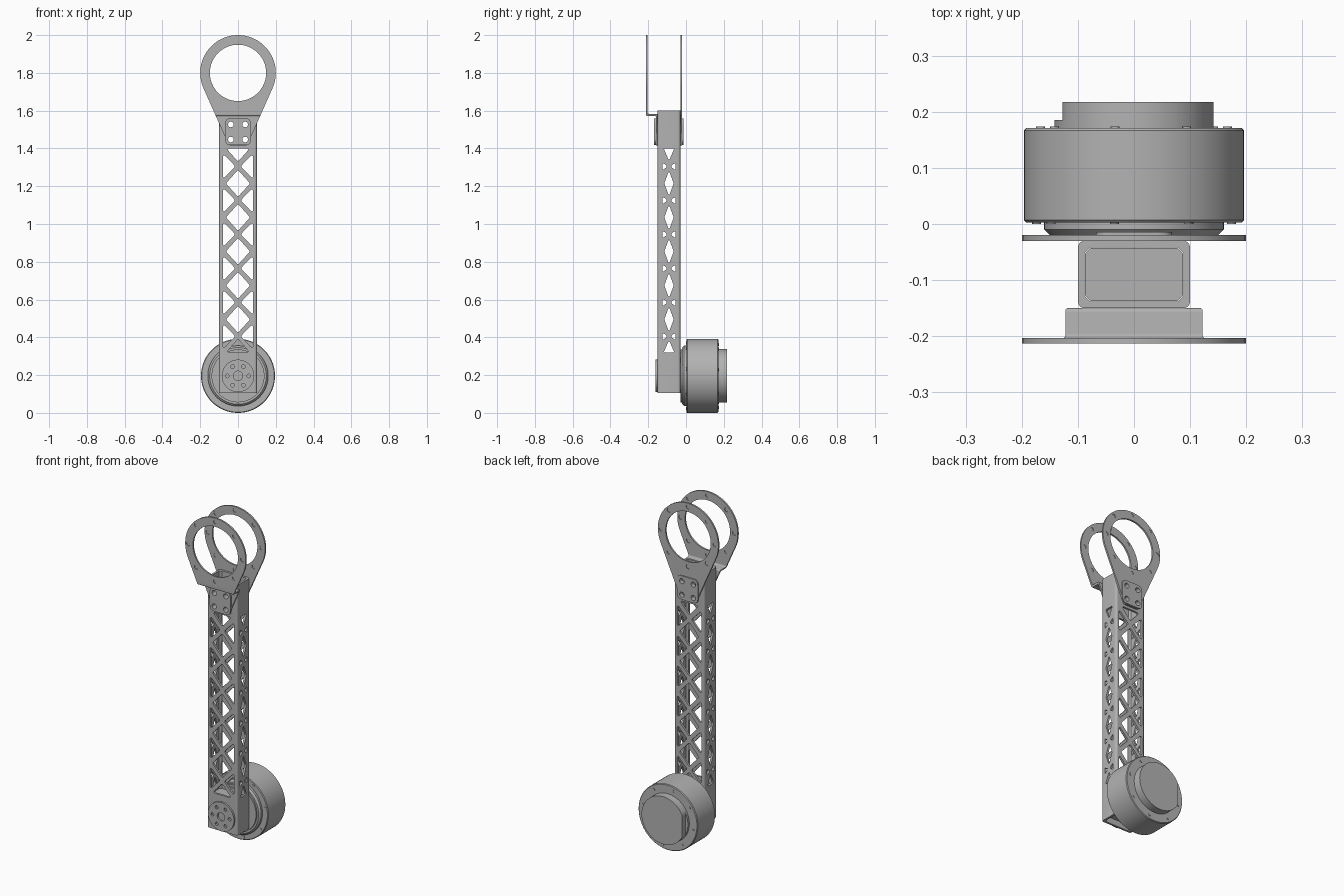
import bpy, bmesh
from math import sin, cos, tan, pi, radians
from mathutils import Vector

if "Cube" in bpy.data.objects:
    bpy.data.objects.remove(bpy.data.objects["Cube"])

metal = bpy.data.materials.new("grey_metal")
metal.use_nodes = True
GREY = (0.45, 0.45, 0.45, 1)
metal.diffuse_color = GREY
metal.node_tree.nodes["Principled BSDF"].inputs["Base Color"].default_value = GREY

MOTOR_Z, RING_Z, RING_R = 0.196, 1.8, 0.2
TAPER = radians(24)                     # slope of the bracket edges


def finish(name, bm):
    """Turn a bmesh into a cleanly shaded object."""
    bmesh.ops.remove_doubles(bm, verts=bm.verts, dist=1e-5)
    bmesh.ops.recalc_face_normals(bm, faces=bm.faces)
    mesh = bpy.data.meshes.new(name)
    bm.to_mesh(mesh)
    bm.free()
    mesh.materials.clear()
    mesh.materials.append(metal)
    mesh.shade_smooth()
    mesh.set_sharp_from_angle(angle=radians(30))
    ob = bpy.data.objects.new(name, mesh)
    bpy.context.collection.objects.link(ob)
    return ob


def plate(name, outlines, axis, lo, hi, reshape=None):
    """Flat outlines (inner ones are holes) extruded along an axis from lo to hi."""
    curve = bpy.data.curves.new(name, 'CURVE')
    curve.dimensions, curve.fill_mode = '2D', 'BOTH'
    curve.extrude = (hi - lo) / 2
    for pts in outlines:
        s = curve.splines.new('POLY')
        s.points.add(len(pts) - 1)
        s.use_cyclic_u = True
        for p, (u, v) in zip(s.points, pts):
            p.co = (u, v, 0, 1)
    temp = bpy.data.objects.new("temp", curve)
    bpy.context.collection.objects.link(temp)
    deps = bpy.context.evaluated_depsgraph_get()
    mesh = bpy.data.meshes.new_from_object(temp.evaluated_get(deps))
    bpy.data.objects.remove(temp)
    bm = bmesh.new()
    bm.from_mesh(mesh)
    bpy.data.meshes.remove(mesh)
    for vert in bm.verts:
        u, v, w = vert.co
        w += (lo + hi) / 2
        vert.co = {'x': (w, u, v), 'y': (u, w, v), 'z': (u, v, w)}[axis]
        if reshape:
            reshape(vert)
    return finish(name, bm)


def rounded(pts, r, steps=4):
    """Polygon with filleted corners."""
    out, n = [], len(pts)
    for i in range(n):
        p, a, b = Vector(pts[i]), Vector(pts[i - 1]), Vector(pts[(i + 1) % n])
        da, db = (a - p), (b - p)
        t = min(r / tan(da.angle(db) / 2), da.length * 0.45, db.length * 0.45)
        s, e = p + da.normalized() * t, p + db.normalized() * t
        for k in range(steps + 1):
            f = k / steps
            out.append(tuple(s * (1 - f) ** 2 + p * 2 * f * (1 - f) + e * f * f))
    return out


def rect(cx, cy, hx, hy):
    return [(cx - hx, cy - hy), (cx + hx, cy - hy), (cx + hx, cy + hy), (cx - hx, cy + hy)]


def circle(cx, cy, r, n=20):
    return [(cx + r * cos(2 * pi * i / n), cy + r * sin(2 * pi * i / n)) for i in range(n)]


def around(cz, r, count, start=0):
    return [(r * cos(start + 2 * pi * i / count), cz + r * sin(start + 2 * pi * i / count))
            for i in range(count)]


def lathe(name, profile, cz, segs=72):
    """Spin (radius, y) points about the y direction at height cz."""
    bm = bmesh.new()
    vs = [bm.verts.new((r, y, cz)) for r, y in profile]
    edges = [bm.edges.new(pair) for pair in zip(vs, vs[1:])]
    bmesh.ops.spin(bm, geom=vs + edges, cent=(0, 0, cz), axis=(0, 1, 0),
                   angle=2 * pi, steps=segs, use_merge=True)
    return finish(name, bm)


def cut(target, cutter):
    mod = target.modifiers.new("cut", 'BOOLEAN')
    mod.object, mod.operation, mod.solver = cutter, 'DIFFERENCE', 'EXACT'
    deps = bpy.context.evaluated_depsgraph_get()
    mesh = bpy.data.meshes.new_from_object(target.evaluated_get(deps))
    target.modifiers.clear()
    target.data = mesh
    mesh.set_sharp_from_angle(angle=radians(30))
    bpy.data.objects.remove(cutter)


# Lattice windows: diamonds between crossings, small side windows at each crossing
PITCH, FIRST, TOP, BOTTOM = 0.18, 0.405, 1.4, 0.32


def lattice(c, half, dia_w, dia_h, inner, side_h, tip_h, end_w, r):
    shapes = []
    for i in range(6):
        z = FIRST + PITCH * i
        for s in (-1, 1):
            shapes.append(rounded([(c + s * inner, z - 0.004), (c + s * half, z - side_h),
                                   (c + s * half, z + side_h), (c + s * inner, z + 0.004)], r))
        if i < 5:
            m = z + PITCH / 2
            shapes.append(rounded([(c - dia_w, m), (c, m - dia_h),
                                   (c + dia_w, m), (c, m + dia_h)], r))
    for z, d in ((TOP, -1), (BOTTOM, 1)):
        shapes.append(rounded([(c - end_w, z), (c + end_w, z), (c, z + d * tip_h)], r))
    return shapes


# Square tube arm with lattice windows and bolt holes
YC = -0.09
arm = plate("arm_tube", [rounded(rect(0, YC, 0.1, 0.06), 0.014, 5),
                         rounded(rect(0, YC, 0.088, 0.048), 0.01, 1)], 'z', 0.105, 1.6)
bolt_holes = [circle(x, z, 0.015) for x in (-0.038, 0.038) for z in (1.447, 1.527)]
front_windows = lattice(0, 0.08, 0.064, 0.071, 0.018, 0.068, 0.07, 0.062, 0.009)
side_windows = lattice(YC, 0.034, 0.025, 0.067, 0.012, 0.02, 0.065, 0.028, 0.005)
cut(arm, plate("window_cutter", front_windows + bolt_holes, 'y', -0.3, 0.1))
cut(arm, plate("side_cutter", side_windows, 'x', -0.3, 0.3))

# Block inside the foot of the arm
plate("arm_insert", [rounded(rect(0, YC, 0.087, 0.047), 0.01, 1)], 'z', 0.14, 0.3)

# Round cover on the front of the foot
cover_holes = [circle(x, z, 0.01, 12) for x, z in around(MOTOR_Z, 0.057, 6)]
plate("foot_cover", [circle(0, MOTOR_Z, 0.086, 48), circle(0, MOTOR_Z, 0.025, 24)]
      + cover_holes, 'y', -0.161, -0.15)


# Ring brackets
def half_width(z):
    return RING_R * cos(TAPER) + (z - RING_Z + RING_R * sin(TAPER)) * tan(TAPER)


def tab(z_top):
    """Tapered lower tongue, rounded at its bottom corners."""
    low = 1.415
    w, h = half_width(z_top), half_width(low)
    pts = rounded([(-w, z_top), (-h, low), (h, low), (w, z_top)], 0.015)
    return [(-w, z_top)] + pts[5:15] + [(w, z_top)]


def ring_head(base):
    arc = [-TAPER + (pi + 2 * TAPER) * i / 48 for i in range(49)]
    rim = [(RING_R * cos(a), RING_Z + RING_R * sin(a)) for a in arc]
    return rim + base


ring_points = around(RING_Z, 0.178, 8)
ring_holes = [circle(0, RING_Z, 0.149, 64)] + [circle(x, z, 0.013, 16) for x, z in ring_points]
pad = rounded(rect(0, 1.488, 0.068, 0.071), 0.028)

plate("back_ring_bracket", [ring_head(tab(1.6)[1:-1])] + ring_holes + bolt_holes,
      'y', -0.03, -0.02)
plate("back_pad", [pad] + bolt_holes, 'y', -0.02, -0.014)

SPLIT_HI, SPLIT_LO = 1.6, 1.565
w = half_width(SPLIT_HI)
plate("front_ring_bracket", [ring_head([(-w, SPLIT_HI), (w, SPLIT_HI)])] + ring_holes,
      'y', -0.213, -0.203)
plate("front_bracket_tab", [tab(SPLIT_LO)] + bolt_holes, 'y', -0.16, -0.15)
plate("front_pad", [pad] + bolt_holes, 'y', -0.17, -0.16)


# Stepped fold joining the front ring to its tab
def follow_taper(vert):
    vert.co.x = half_width(vert.co.z) * (1 if vert.co.x > 0 else -1)


fold = [(-0.213, SPLIT_HI), (-0.213, 1.572), (-0.16, 1.572), (-0.16, SPLIT_LO),
        (-0.15, SPLIT_LO), (-0.15, 1.583), (-0.203, 1.583), (-0.203, SPLIT_HI)]
soft = rounded(fold, 0.008)
path = [fold[0]] + soft[5:15] + fold[3:5] + soft[25:35] + [fold[7]]
plate("front_bracket_fold", [path], 'x', -0.1, 0.1, follow_taper)

# Screws sunk in both rings
for side, y in (("front", -0.208), ("back", -0.025)):
    plate(side + "_ring_screws", [circle(x, z, 0.013, 16) for x, z in ring_points],
          'y', y - 0.002, y + 0.002)

# Motor housing with its front flange
lathe("motor_housing", [(0, -0.03), (0.14, -0.03), (0.14, -0.02), (0.15, -0.02), (0.16, -0.01),
                        (0.16, 0.003), (0.192, 0.003), (0.196, 0.007), (0.196, 0.167),
                        (0.192, 0.171), (0, 0.171)], MOTOR_Z)
for side, lo, hi in (("front", 0, 0.004), ("back", 0.17, 0.174)):
    plate("motor_%s_screws" % side, [circle(x, z, 0.008, 12) for x, z in
                                     around(MOTOR_Z, 0.177 if side == "front" else 0.17, 8, 0.2)],
          'y', lo, hi)

# Rear cap with one flat side
lathe("motor_cap_base", [(0, 0.171), (0.142, 0.171), (0.142, 0.185), (0, 0.185)], MOTOR_Z)
flat = [(max(x, -0.127), z) for x, z in circle(0, MOTOR_Z, 0.142, 72)]
plate("motor_cap", [flat], 'y', 0.185, 0.217)
